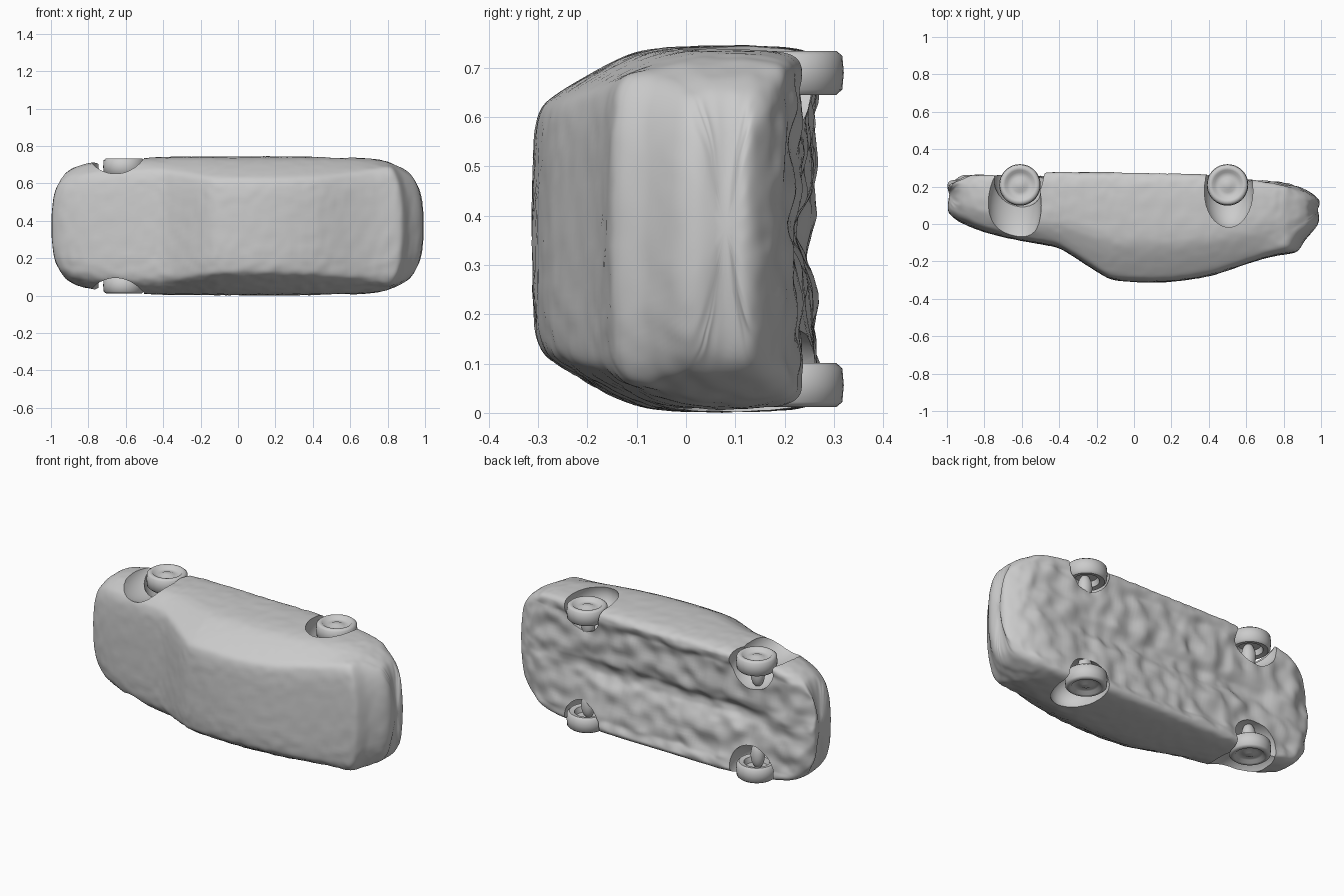
import bpy, bmesh, math
from mathutils import Vector, Matrix, noise

if "Cube" in bpy.data.objects:
    bpy.data.objects.remove(bpy.data.objects["Cube"])

ZC = 0.373   # the car lies on its side: roof towards -y, wheels towards +y


def activate(ob):
    bpy.ops.object.select_all(action='DESELECT')
    ob.select_set(True)
    bpy.context.view_layer.objects.active = ob


def finish(name, bm):
    bmesh.ops.recalc_face_normals(bm, faces=bm.faces)
    me = bpy.data.meshes.new(name)
    bm.to_mesh(me)
    bm.free()
    ob = bpy.data.objects.new(name, me)
    bpy.context.collection.objects.link(ob)
    activate(ob)
    return ob


def smooth(ob, angle=40):
    activate(ob)
    bpy.ops.object.shade_smooth_by_angle(angle=math.radians(angle))


def loft(name, rings):
    bm = bmesh.new()
    vs = [[bm.verts.new(p) for p in r] for r in rings]
    n = len(vs[0])
    for a, b in zip(vs, vs[1:]):
        for i in range(n):
            bm.faces.new((a[i], a[(i + 1) % n], b[(i + 1) % n], b[i]))
    bm.faces.new(vs[0])
    bm.faces.new(vs[-1])
    return finish(name, bm)


def ellipsoid(name, loc, size):
    bm = bmesh.new()
    m = Matrix.Translation(loc) @ Matrix.Diagonal((*size, 1))
    bmesh.ops.create_uvsphere(bm, u_segments=32, v_segments=20, radius=1, matrix=m)
    return finish(name, bm)


# Stations along the car: x, top y, bottom y, half width, half width of the top
stations = [
    (-1.005, 0.085, 0.205, 0.25, 0.17), (-0.985, 0.04, 0.235, 0.305, 0.25),
    (-0.92, 0.00, 0.256, 0.33, 0.275), (-0.80, -0.048, 0.265, 0.345, 0.285),
    (-0.60, -0.093, 0.27, 0.36, 0.295), (-0.43, -0.118, 0.279, 0.368, 0.305),
    (-0.38, -0.135, 0.279, 0.37, 0.30), (-0.16, -0.283, 0.277, 0.371, 0.262),
    (-0.11, -0.303, 0.276, 0.371, 0.257), (0.05, -0.315, 0.274, 0.372, 0.257),
    (0.22, -0.310, 0.271, 0.372, 0.257), (0.40, -0.283, 0.266, 0.371, 0.262),
    (0.50, -0.25, 0.252, 0.370, 0.272), (0.70, -0.178, 0.23, 0.364, 0.295),
    (0.85, -0.157, 0.212, 0.35, 0.31), (0.89, -0.147, 0.20, 0.345, 0.305),
    (0.915, -0.085, 0.185, 0.335, 0.30), (0.975, -0.03, 0.15, 0.305, 0.275),
    (1.003, 0.03, 0.11, 0.25, 0.22)]


def section(x, top, bot, w, wt):
    h = bot - top
    belt = min(-0.03, top + 0.3 * h) if top < -0.08 else top + 0.25 * h
    middle = -0.8 < x < 0.7
    tunnel = bot - (0.055 if middle else 0)
    floor = bot - (0.016 if middle else 0)
    half = [(top, 0.5 * wt), (top + 0.008, 0.94 * wt), (top + min(0.04, 0.18 * h), wt + 0.012),
            (belt, w - 0.022), (belt + 0.2 * (bot - belt), w), (bot - 0.12 * h, w),
            (bot, w - 0.02), (bot, w - 0.07), (floor, w - 0.10), (floor, 0.07), (tunnel, 0.03)]
    # Bow the bumpers in plan
    def bow(z):
        end = max(0, (abs(x) - 0.70) / 0.30)
        return x - math.copysign(1, x) * end * 0.085 * (z / 0.3) ** 4
    pts = [(bow(z), y, ZC + z) for y, z in half]
    return pts + [(bow(z), y, ZC - z) for y, z in reversed(half)]


# Body shell
body = loft("body_shell", [section(*s) for s in stations])
sub = body.modifiers.new("smooth", 'SUBSURF')
sub.levels = sub.render_levels = 3
bpy.ops.object.modifier_apply(modifier=sub.name)

# Slightly uneven skin, rougher on the underside
for v in body.data.vertices:
    under = max(0, min(1, (v.co.y - 0.17) / 0.06)) * max(0, min(1, (0.33 - abs(v.co.z - ZC)) / 0.05))
    v.co.y -= under * 0.022 * (noise.noise(v.co * 11) + 0.3)
    v.co += Vector((0, 1, 1)) * 0.003 * noise.noise(v.co * 22)

# Wheel wells: the front ones break through the wings, the rear ones are hollows
cutters = []
for s in (-1, 1):
    cutters.append(ellipsoid("front_well_cutter", (-0.64, 0.10, ZC + s * 0.37), (0.145, 0.25, 0.12)))
    cutters.append(ellipsoid("front_inner_cutter", (-0.61, 0.25, ZC + s * 0.30), (0.14, 0.17, 0.13)))
    cutters.append(ellipsoid("rear_well_cutter", (0.505, 0.17, ZC + s * 0.33), (0.135, 0.195, 0.13)))
for c in cutters:
    c.hide_render = True
    mod = body.modifiers.new("well", 'BOOLEAN')
    mod.operation = 'DIFFERENCE'
    mod.solver = 'EXACT'
    mod.object = c
activate(body)
for m in list(body.modifiers):
    bpy.ops.object.modifier_apply(modifier=m.name)
for c in cutters:
    bpy.data.objects.remove(c)
smooth(body)


# Wheels turned from a tyre and rim profile
def wheel(name, x, s):
    prof = [(0.022, 0.036), (0.04, 0.026), (0.068, 0.028), (0.080, 0.042), (0.096, 0.044),
            (0.108, 0.034), (0.111, 0.0), (0.108, -0.034), (0.096, -0.045), (0.07, -0.04), (0.06, -0.01)]
    n = 36
    loc = Vector((x, 0.209, ZC + s * 0.317))
    rings = [[loc + Vector((r * math.cos(2 * math.pi * i / n), r * math.sin(2 * math.pi * i / n), s * h))
              for i in range(n)] for r, h in prof]
    smooth(loft(name, rings), 50)


for end, x in (("front", -0.61), ("rear", 0.50)):
    for side, s in (("left", -1), ("right", 1)):
        wheel(f"{end}_wheel_{side}", x, s)
        # Suspension hub between wheel and floor
        smooth(ellipsoid(f"{end}_hub_{side}", (x, 0.20, ZC + s * 0.24), (0.04, 0.035, 0.075)))
